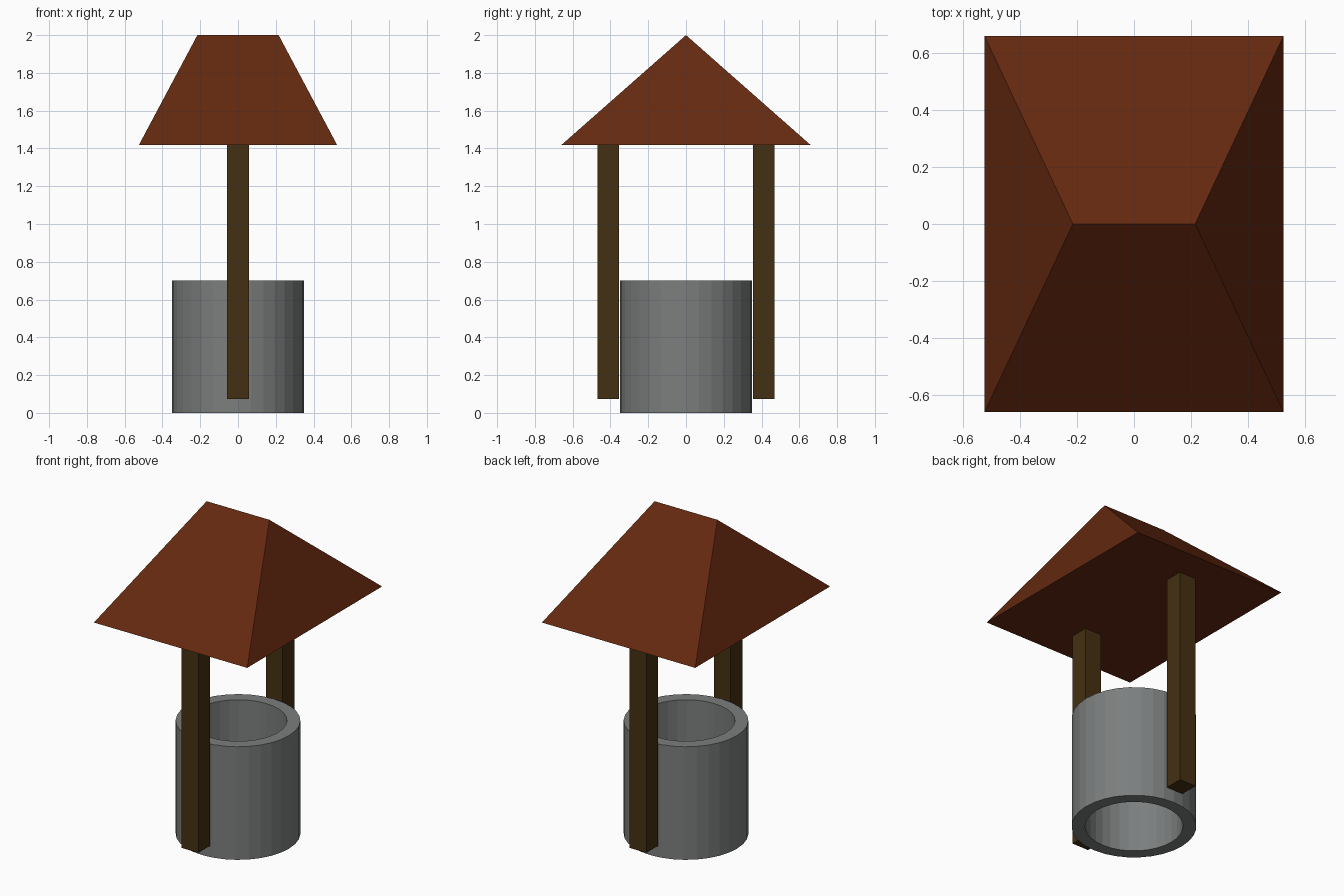
import bpy, bmesh, math

if "Cube" in bpy.data.objects:
    bpy.data.objects.remove(bpy.data.objects["Cube"])


def material(name, rgb):
    m = bpy.data.materials.new(name)
    m.diffuse_color = (*rgb, 1)
    m.use_nodes = True
    m.node_tree.nodes["Principled BSDF"].inputs["Base Color"].default_value = m.diffuse_color
    return m


stone = material("grey stone", (0.20, 0.21, 0.21))
wood = material("brown wood", (0.06, 0.03, 0.006))
tile = material("red brown roof", (0.13, 0.022, 0.005))


def add_object(name, bm, mat):
    bmesh.ops.recalc_face_normals(bm, faces=bm.faces[:])
    mesh = bpy.data.meshes.new(name)
    bm.to_mesh(mesh)
    bm.free()
    mesh.materials.append(mat)
    ob = bpy.data.objects.new(name, mesh)
    bpy.context.collection.objects.link(ob)
    return ob


# Well wall: open tube, closed ring of rectangular sections
N = 32
bm = bmesh.new()
sections = []
for i in range(N):
    a = 2 * math.pi * i / N
    sections.append([bm.verts.new((r * math.cos(a), r * math.sin(a), z))
                     for r, z in ((0.35, 0), (0.35, 0.7), (0.275, 0.7), (0.275, 0))])
for i in range(N):
    s, t = sections[i], sections[(i + 1) % N]
    for k in range(4):
        j = (k + 1) % 4
        bm.faces.new((s[k], t[k], t[j], s[j]))
add_object("well_wall", bm, stone)

# Two roof posts, floating just outside the wall
for name, side in (("front_post", -1), ("back_post", 1)):
    bm = bmesh.new()
    bmesh.ops.create_cube(bm, size=1)
    bmesh.ops.scale(bm, vec=(0.114, 0.114, 1.345), verts=bm.verts)
    bmesh.ops.translate(bm, vec=(0, side * 0.412, 0.0745 + 1.345 / 2), verts=bm.verts)
    add_object(name, bm, wood)

# Hipped roof: solid hull of the eaves corners and the ridge
bm = bmesh.new()
for sx in (-1, 1):
    bm.verts.new((sx * 0.215, 0, 2))
    for sy in (-1, 1):
        bm.verts.new((sx * 0.525, sy * 0.66, 1.418))
bmesh.ops.convex_hull(bm, input=bm.verts[:])
bmesh.ops.dissolve_limit(bm, angle_limit=0.01, verts=bm.verts[:], edges=bm.edges[:])
add_object("roof", bm, tile)
